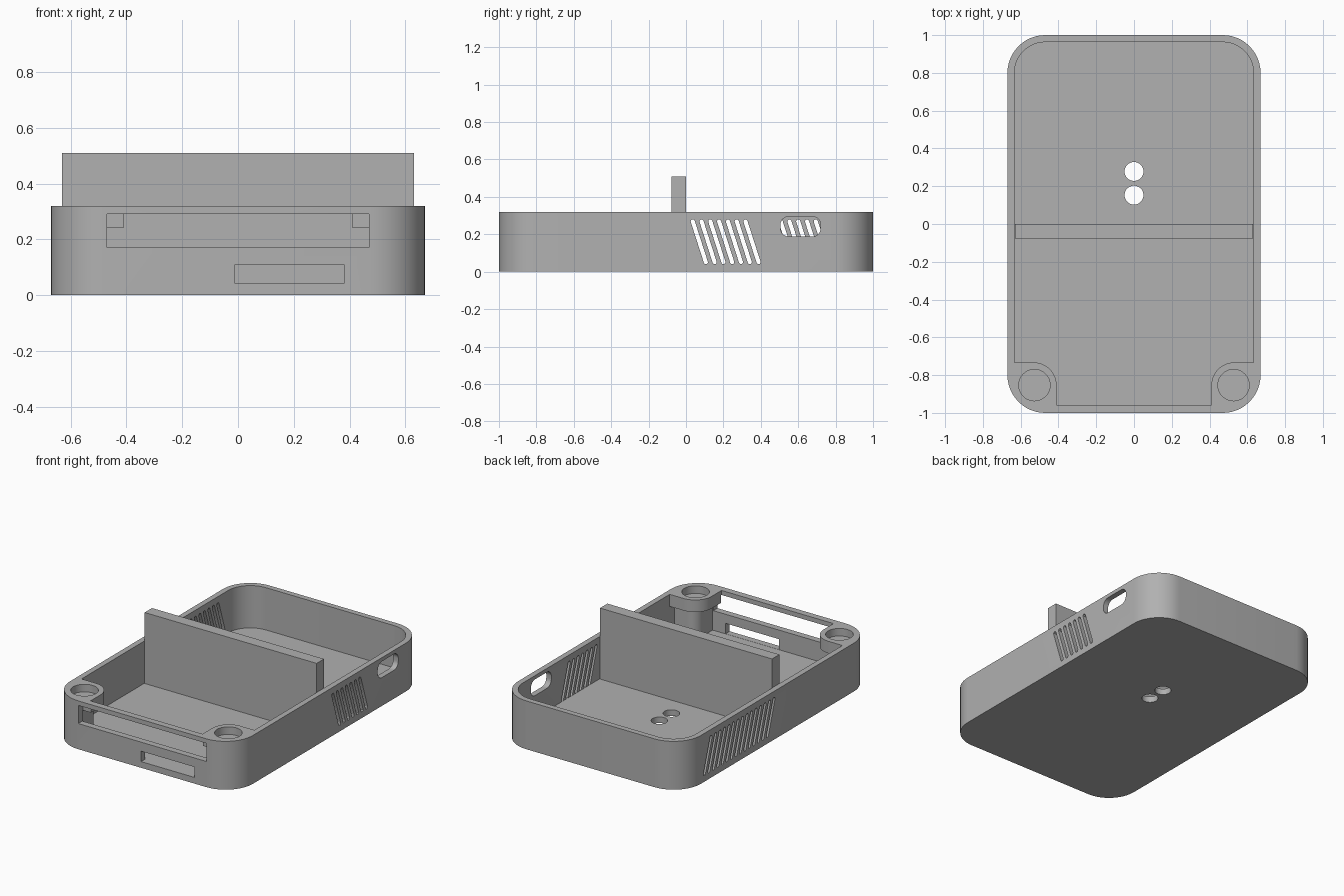
import bpy, bmesh, math

cube = bpy.data.objects.get("Cube")
if cube:
    bpy.data.objects.remove(cube, do_unlink=True)

grey = bpy.data.materials.new("plain_grey")
grey.use_nodes = True
colour = (0.44, 0.44, 0.44, 1)
grey.diffuse_color = colour
grey.node_tree.nodes["Principled BSDF"].inputs["Base Color"].default_value = colour


def rounded(u0, u1, v0, v1, r, steps=12):
    """Rounded rectangle outline."""
    corners = [(u1 - r, v1 - r), (u0 + r, v1 - r), (u0 + r, v0 + r), (u1 - r, v0 + r)]
    if r == 0:
        return corners
    return [(cu + r * math.cos(a), cv + r * math.sin(a))
            for q, (cu, cv) in enumerate(corners)
            for a in (math.pi / 2 * (q + i / steps) for i in range(steps + 1))]


def circle(u, v, r, n=48):
    return [(u + r * math.cos(math.tau * i / n), v + r * math.sin(math.tau * i / n))
            for i in range(n)]


def slanted_slot(u, half=0.011, top=0.28, bottom=0.04, lean=0.07, n=6):
    """Narrow leaning slot with round ends, its top centred on u."""
    tilt = math.atan2(lean, top - bottom)
    ends = [((u, top - half), 0), ((u + lean, bottom + half), math.pi)]
    return [(cu + half * math.cos(turn + tilt + math.pi * i / n),
             cv + half * math.sin(turn + tilt + math.pi * i / n))
            for (cu, cv), turn in ends for i in range(n + 1)]


def prism(name, outlines, lo, hi, axis="z"):
    """Extrude outlines along z (outline is x, y), x (y, z) or y (x, z)."""
    place = {"z": lambda u, v, w: (u, v, w),
             "x": lambda u, v, w: (w, u, v),
             "y": lambda u, v, w: (u, w, v)}[axis]
    bm = bmesh.new()
    for outline in outlines:
        low, high = ([bm.verts.new(place(u, v, w)) for u, v in outline] for w in (lo, hi))
        bm.faces.new(low)
        bm.faces.new(high)
        for i in range(len(low)):
            j = (i + 1) % len(low)
            bm.faces.new((low[i], low[j], high[j], high[i]))
    bmesh.ops.recalc_face_normals(bm, faces=bm.faces)
    mesh = bpy.data.meshes.new(name)
    bm.to_mesh(mesh)
    bm.free()
    mesh.materials.append(grey)
    obj = bpy.data.objects.new(name, mesh)
    bpy.context.collection.objects.link(obj)
    return obj


def activate(obj):
    bpy.ops.object.select_all(action="DESELECT")
    obj.select_set(True)
    bpy.context.view_layer.objects.active = obj


def cut(target, cutter):
    mod = target.modifiers.new("cut", "BOOLEAN")
    mod.operation, mod.solver, mod.object = "DIFFERENCE", "EXACT", cutter
    activate(target)
    bpy.ops.object.modifier_apply(modifier=mod.name)
    bpy.data.objects.remove(cutter, do_unlink=True)


def both_sides(u0, u1, v0, v1, r):
    return [rounded(u0, u1, v0, v1, r), rounded(-u1, -u0, v0, v1, r)]


# Hollow of the case, leaving stepped corner posts at the front
FLOOR = 0.04
hollow = prism("hollow", [rounded(-0.633, 0.633, -0.957, 0.963, 0.163)], FLOOR, 0.5)
cut(hollow, prism("post_head", both_sides(0.41, 0.9, -1.3, -0.733, 0.12), 0.24, 0.6))
cut(hollow, prism("post_stem", both_sides(0.475, 0.9, -1.3, -0.785, 0.07), -0.1, 0.3))

# Case shell
case = prism("case", [rounded(-0.67, 0.67, -1, 1, 0.2)], 0, 0.32)
cut(case, hollow)

# Round recesses in the posts and two holes through the floor
cut(case, prism("recesses", [circle(s * 0.527, -0.853, 0.083) for s in (-1, 1)], 0.27, 0.4))
cut(case, prism("floor_holes", [circle(0, y, 0.05) for y in (0.153, 0.278)], -0.1, 0.1))

# Front openings
cut(case, prism("wide_opening", [rounded(-0.47, 0.47, 0.17, 0.29, 0)], -1.1, -0.953, "y"))
cut(case, prism("small_opening", [rounded(-0.01, 0.38, 0.041, 0.11, 0)], -1.1, -0.94, "y"))

# Side vents: a short row on the left, a long row on the right
for name, count, side in (("left_vents", 7, 1), ("right_vents", 15, -1)):
    slots = [slanted_slot(0.036 + 0.047 * i) for i in range(count)]
    cut(case, prism(name, slots, side * 0.61, side * 0.7, "x"))

# Rounded side port
cut(case, prism("side_port", [rounded(0.505, 0.72, 0.188, 0.295, 0.045)], 0.6, 0.7, "x"))

# Upright divider across the middle
divider = prism("divider", [rounded(-0.63, 0.63, -0.077, 0, 0)], FLOOR - 0.01, 0.51)

activate(case)
bpy.ops.object.shade_smooth_by_angle(angle=math.radians(30))
